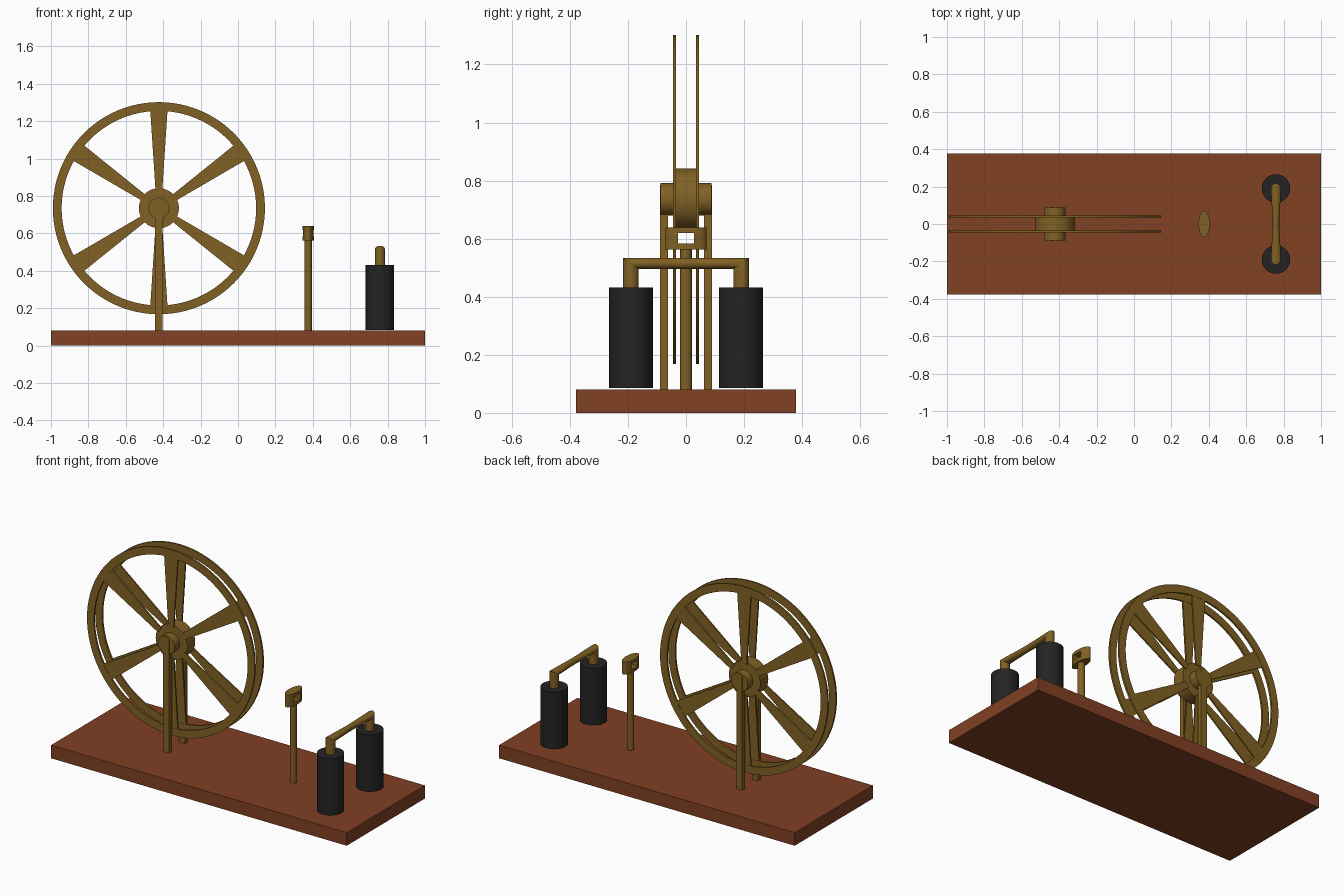
import bpy, bmesh, math
from mathutils import Matrix, Vector

if "Cube" in bpy.data.objects:
    bpy.data.objects.remove(bpy.data.objects["Cube"])


def material(name, rgb):
    m = bpy.data.materials.new(name)
    m.diffuse_color = (*rgb, 1)
    m.use_nodes = True
    m.node_tree.nodes["Principled BSDF"].inputs["Base Color"].default_value = m.diffuse_color
    return m


WOOD = material("red brown wood", (0.22, 0.052, 0.017))
BRASS = material("aged brass", (0.22, 0.12, 0.017))
BLACK = material("black winding", (0.017, 0.017, 0.017))


def finish(name, bm, mat, smooth=True):
    bmesh.ops.recalc_face_normals(bm, faces=bm.faces)
    me = bpy.data.meshes.new(name)
    bm.to_mesh(me)
    bm.free()
    ob = bpy.data.objects.new(name, me)
    bpy.context.collection.objects.link(ob)
    me.materials.append(mat)
    if smooth:
        bpy.ops.object.select_all(action='DESELECT')
        ob.select_set(True)
        bpy.context.view_layer.objects.active = ob
        bpy.ops.object.shade_smooth_by_angle(angle=math.radians(35))
    return ob


def box(name, lo, hi, mat):
    lo, hi = Vector(lo), Vector(hi)
    bm = bmesh.new()
    bmesh.ops.create_cube(bm, size=1)
    for v in bm.verts:
        v.co = (lo + hi) / 2 + v.co * (hi - lo)
    return finish(name, bm, mat, False)


def cylinder(name, centre, r, depth, mat, along_y=False, n=48, scale=(1, 1, 1)):
    bm = bmesh.new()
    rot = Matrix.Rotation(math.pi / 2, 4, 'X') if along_y else Matrix()
    bmesh.ops.create_cone(bm, cap_ends=True, segments=n, radius1=r, radius2=r, depth=depth,
                          matrix=Matrix.Translation(centre) @ Matrix.Diagonal((*scale, 1)) @ rot)
    return finish(name, bm, mat)


def plate(bm, pts, y0, y1):
    """Extrude an x-z outline between two y values."""
    f = bm.faces.new([bm.verts.new((x, y0, z)) for x, z in pts])
    ext = bmesh.ops.extrude_face_region(bm, geom=[f])
    for v in ext["geom"]:
        if isinstance(v, bmesh.types.BMVert):
            v.co.y = y1


def loft(bm, rings, closed=False):
    rows = [[bm.verts.new(p) for p in ring] for ring in rings]
    n = len(rows[0])
    for i in range(len(rows) - (0 if closed else 1)):
        a, b = rows[i], rows[(i + 1) % len(rows)]
        for j in range(n):
            bm.faces.new((a[j], a[(j + 1) % n], b[(j + 1) % n], b[j]))
    if not closed:
        bm.faces.new(rows[0])
        bm.faces.new(rows[-1])


# Base board
box("base_board", (-1, -0.378, 0), (1, 0.378, 0.08), WOOD)

# Flywheel: two thin rims with tapered spokes, sharing one hub
CX, CZ = -0.423, 0.735
R_OUT, R_IN = 0.567, 0.52
for side, tag in ((-1, "front"), (1, "back")):
    y0, y1 = sorted((side * 0.034, side * 0.045))
    bm = bmesh.new()
    rings = []
    for i in range(96):
        a = 2 * math.pi * i / 96
        rings.append([(CX + r * math.cos(a), y, CZ + r * math.sin(a))
                      for r, y in ((R_IN, y0), (R_OUT, y0), (R_OUT, y1), (R_IN, y1))])
    loft(bm, rings, closed=True)
    finish(tag + "_rim", bm, BRASS)

    bm = bmesh.new()
    for deg in (90, 34.5, 145.5, 214.5, 270, 325.5):
        a = math.radians(deg)
        c, s = math.cos(a), math.sin(a)
        w = 0.046 if deg in (90, 270) else 0.05
        outline = [(0.095, -0.018), (0.521, -w), (0.525, 0), (0.521, w), (0.095, 0.018)]
        plate(bm, [(CX + u * c - v * s, CZ + u * s + v * c) for u, v in outline],
              y0 + 0.001, y1 - 0.001)
    finish(tag + "_spokes", bm, BRASS, False)

    # Upright carrying the axle, with a rounded top
    y0, y1 = sorted((side * 0.062, side * 0.09))
    bm = bmesh.new()
    top = [(CX + 0.02 * math.cos(math.pi * i / 12), 0.765 + 0.02 * math.sin(math.pi * i / 12))
           for i in range(13)]
    plate(bm, [(CX - 0.02, 0.075), (CX + 0.02, 0.075)] + top, y0, y1)
    finish(tag + "_upright", bm, BRASS)

cylinder("wheel_hub", (CX, 0, CZ), 0.107, 0.076, BRASS, True)
cylinder("axle_collar", (CX, 0, CZ), 0.056, 0.176, BRASS, True)

# Contact post with an oval slotted head
PX = 0.375
cylinder("contact_post", (PX, 0, 0.32), 0.02, 0.49, BRASS, n=32)
head = cylinder("contact_head", (PX, 0, 0.601), 1, 0.076, BRASS, scale=(0.03, 0.071, 1))
cutter = box("slot_cutter", (PX - 0.1, -0.028, 0.584), (PX + 0.1, 0.028, 0.619), BRASS)
cutter.hide_render = True
cutter.hide_set(True)
mod = head.modifiers.new("slot", 'BOOLEAN')
mod.operation = 'DIFFERENCE'
mod.object = cutter
mod.solver = 'EXACT'
bpy.context.view_layer.objects.active = head
bpy.ops.object.modifier_apply(modifier="slot")
bpy.data.objects.remove(cutter)

# Magnet coils
MX, MY = 0.759, 0.19
for side, tag in ((-1, "front"), (1, "back")):
    cylinder(tag + "_coil", (MX, side * MY, 0.2585), 0.076, 0.347, BLACK)

# Bridge joining the coils: mitred bar, waisted in the middle
N = 32
ring = [(math.cos(2 * math.pi * i / N), math.sin(2 * math.pi * i / N)) for i in range(N)]
R = 0.027
rows = [[(MX + R * c, -MY - R * s, 0.42) for c, s in ring],
        [(MX + R * c, -MY - R * s, 0.515 + 0.019 * s) for c, s in ring]]
for y in (-0.12, -0.08, -0.04, 0, 0.04, 0.08, 0.12):
    half = 0.018 + 0.009 * (abs(y) / 0.16) ** 1.5
    rows.append([(MX + half * c, y, 0.515 + 0.019 * s) for c, s in ring])
rows.append([(MX + R * c, MY + R * s, 0.515 + 0.019 * s) for c, s in ring])
rows.append([(MX + R * c, MY + R * s, 0.42) for c, s in ring])
bm = bmesh.new()
loft(bm, rows)
finish("magnet_bridge", bm, BRASS)
